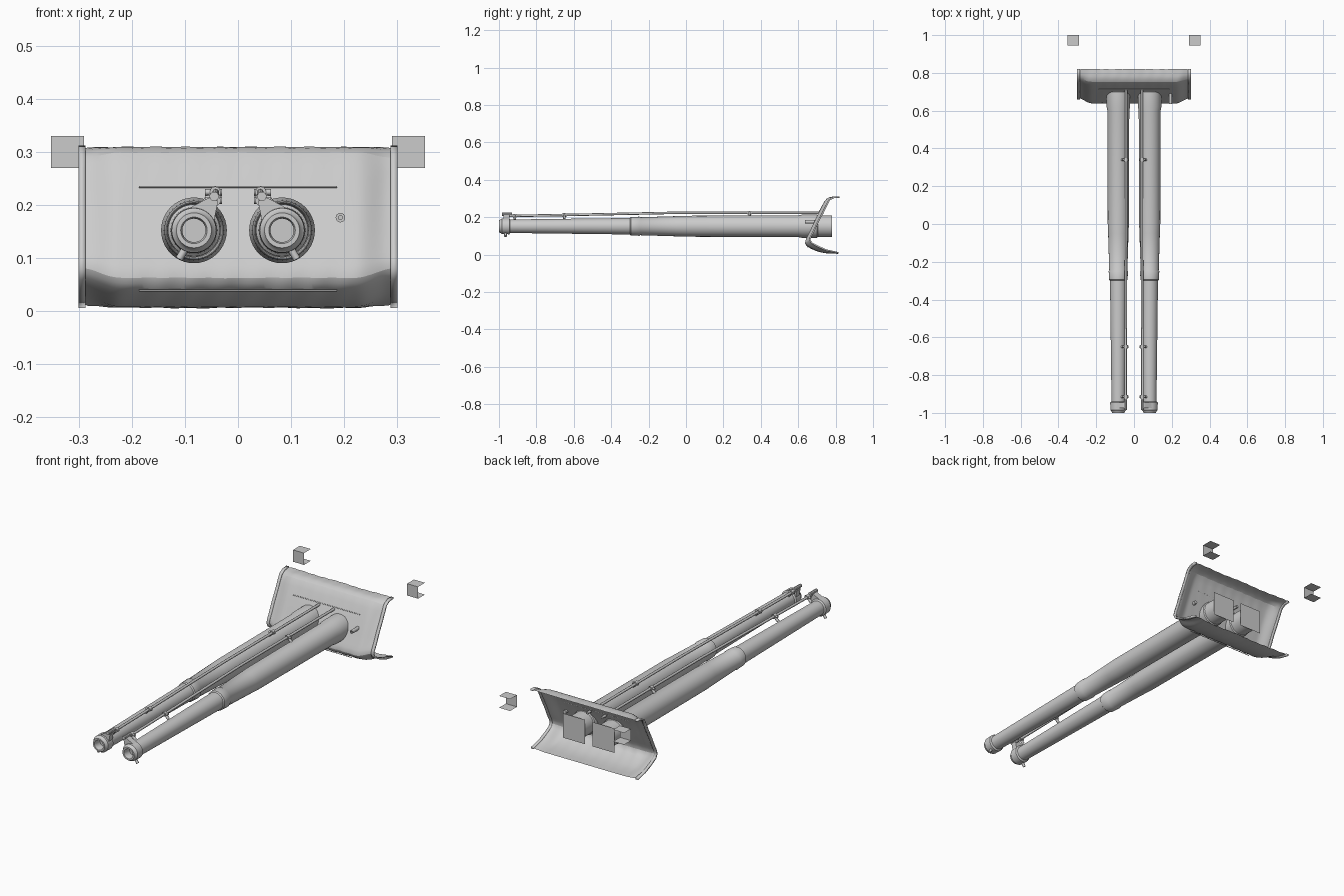
import bpy, bmesh, math
from mathutils import Vector

if "Cube" in bpy.data.objects:
    bpy.data.objects.remove(bpy.data.objects["Cube"])

grey = bpy.data.materials.new("light_grey")
grey.diffuse_color = (0.6, 0.6, 0.6, 1)
grey.use_nodes = True
grey.node_tree.nodes["Principled BSDF"].inputs["Base Color"].default_value = grey.diffuse_color
AX, AZ = 0.083, 0.152          # barrel axis


def make(name, bm, smooth=True):
    bmesh.ops.recalc_face_normals(bm, faces=bm.faces)
    me = bpy.data.meshes.new(name)
    bm.to_mesh(me)
    bm.free()
    ob = bpy.data.objects.new(name, me)
    bpy.context.collection.objects.link(ob)
    me.materials.append(grey)
    if smooth:
        bpy.ops.object.select_all(action='DESELECT')
        ob.select_set(True)
        bpy.context.view_layer.objects.active = ob
        bpy.ops.object.shade_smooth_by_angle(angle=math.radians(35))
    return ob


def lathe(name, prof, cx, cz, n=32):
    """Revolve (y, radius) points around an axis along y."""
    bm = bmesh.new()
    rings = []
    for y, r in prof:
        rings.append([bm.verts.new((cx + r * math.cos(2 * math.pi * i / n), y,
                                    cz + r * math.sin(2 * math.pi * i / n))) for i in range(n)])
    for a, b in zip(rings, rings[1:]):
        for i in range(n):
            bm.faces.new((a[i], a[(i + 1) % n], b[(i + 1) % n], b[i]))
    bm.faces.new(rings[0])
    bm.faces.new(rings[-1])
    return make(name, bm)


def rod(name, pts, r, n=10):
    """Round bar through a list of points."""
    cu = bpy.data.curves.new(name, 'CURVE')
    cu.dimensions = '3D'
    cu.bevel_depth = r
    cu.bevel_resolution = 2
    cu.use_fill_caps = True
    sp = cu.splines.new('POLY')
    sp.points.add(len(pts) - 1)
    for p, c in zip(sp.points, pts):
        p.co = (*c, 1)
    ob = bpy.data.objects.new(name, cu)
    bpy.context.collection.objects.link(ob)
    cu.materials.append(grey)


def prism(name, outline, y0, y1):
    """Extrude an (x, z) outline along y."""
    bm = bmesh.new()
    f = bm.faces.new([bm.verts.new((x, y0, z)) for x, z in outline])
    ext = bmesh.ops.extrude_face_region(bm, geom=[f])
    for v in ext['geom']:
        if isinstance(v, bmesh.types.BMVert):
            v.co.y = y1
    return make(name, bm, False)


def sheet(name, rows):
    bm = bmesh.new()
    vs = [[bm.verts.new(p) for p in row] for row in rows]
    for a, b in zip(vs, vs[1:]):
        for i in range(len(a) - 1):
            bm.faces.new((a[i], a[i + 1], b[i + 1], b[i]))
    return make(name, bm)


# Barrels and their fittings
for s, side in ((-1, "left"), (1, "right")):
    cx = s * AX
    lathe(side + "_barrel", [
        (-0.96, 0.022), (-0.99, 0.022), (-1.0, 0.025), (-1.0, 0.033), (-0.99, 0.036),
        (-0.985, 0.042), (-0.945, 0.043), (-0.94, 0.036), (-0.7, 0.039), (-0.3, 0.044),
        (-0.295, 0.049), (-0.25, 0.051), (-0.245, 0.048), (-0.05, 0.054), (0.0, 0.056),
        (0.6, 0.058), (0.62, 0.062), (0.70, 0.062), (0.705, 0.058), (0.78, 0.058)], cx, AZ, 40)
    # muzzle clamp: lug towards the inner top, stud at the outer bottom
    prism(side + "_muzzle_lug", [(cx + s * 0.02, 0.188), (cx - s * 0.038, 0.170),
          (s * 0.038, 0.205), (s * 0.044, 0.217), (s * 0.058, 0.212)], -0.975, -0.945)
    rod(side + "_muzzle_stud", [(s * 0.099, -0.965, 0.118), (s * 0.111, -0.965, 0.098)], 0.007)
    lathe(side + "_clamp_bolt", [(-0.985, 0.009), (-0.93, 0.009)], s * 0.045, 0.216, 10)
    # gas tube beside the barrel
    rod(side + "_tube", [(s * 0.045, -0.95, 0.207), (s * 0.044, -0.65, 0.212),
        (s * 0.042, -0.05, 0.224), (s * 0.042, 0.735, 0.224)], 0.0065)
    # tube brackets
    for i, (y, z) in enumerate(((-0.915, 0.208), (-0.65, 0.212), (0.34, 0.224))):
        rod(f"{side}_tube_bracket_{i}", [(s * 0.064, y, z - 0.022), (s * 0.043, y, z)], 0.007)
        rod(f"{side}_bracket_bolt_{i}", [(s * 0.030, y, z), (s * 0.062, y, z)], 0.006)
        lathe(f"{side}_bracket_ring_{i}", [(y - 0.01, 0.0105), (y + 0.01, 0.0105)],
              s * 0.043, z, 12)
    # square plate closing the breech end
    h = 0.062
    sheet(side + "_breech_plate", [[(cx + a * h, 0.782, AZ + b * h) for a in (-1, 1)]
                                   for b in (-1, 1)])
    # open channel bracket, open towards the back
    x0, x1 = s * 0.29, s * 0.352
    sheet(side + "_channel", [[(x, y, z) for x in (x0, x1)] for y, z in
                              ((1.0, 0.33), (0.945, 0.33), (0.945, 0.27), (1.0, 0.27))])

# Canvas cover: centre and edge profiles (y, z), top to bottom
centre = [(.82, .308), (.78, .311), (.75, .303), (.732, .27), (.712, .232), (.685, .175),
          (.66, .12), (.642, .085), (.635, .062), (.648, .042), (.69, .022), (.74, .006), (.815, .006)]
edge = [(.82, .308), (.79, .306), (.765, .292), (.75, .262), (.732, .225), (.705, .175),
        (.682, .125), (.667, .098), (.662, .08), (.672, .062), (.71, .042), (.752, .024), (.815, .01)]
NX = 48
rows = []
for j, (c, e) in enumerate(zip(centre, edge)):
    row = []
    for i in range(NX + 1):
        x = -0.289 + 0.578 * i / NX
        t = min(1, max(0, (0.289 - abs(x)) / 0.065))
        t = t * t * (3 - 2 * t)
        p = Vector(e).lerp(Vector(c), t)
        # soft wrinkles, strongest near the folds
        w = 0.0022 * math.sin(41 * x + 1.9 * j) * math.sin(67 * x - 0.8 * j)
        k = 0.3 if 4 <= j <= 7 else 1.0
        row.append((x, p.x + w * k, max(0.002, p.y + w * k * 0.7)))
    rows.append(row)
cover = sheet("canvas_cover", rows)
sub = cover.modifiers.new("soften", 'SUBSURF')
sub.levels = sub.render_levels = 1

# Edge strips and seams holding the canvas
for s, side in ((-1, "left"), (1, "right")):
    strip = sheet(side + "_edge_strip", [[(s * x, y, z) for x in (0.287, 0.301)]
                                         for y, z in edge])
    so = strip.modifiers.new("thickness", 'SOLIDIFY')
    so.thickness = 0.008
    so.offset = 0
for name, y, z in (("upper_seam", 0.712, 0.234), ("lower_seam", 0.65, 0.039)):
    rod(name, [(-0.187, y, z), (0.187, y, z)], 0.0018)

# Sight port on the cover
lathe("sight_port", [(0.66, 0.004), (0.636, 0.004), (0.636, 0.009), (0.70, 0.009)], 0.193, 0.176, 16)
